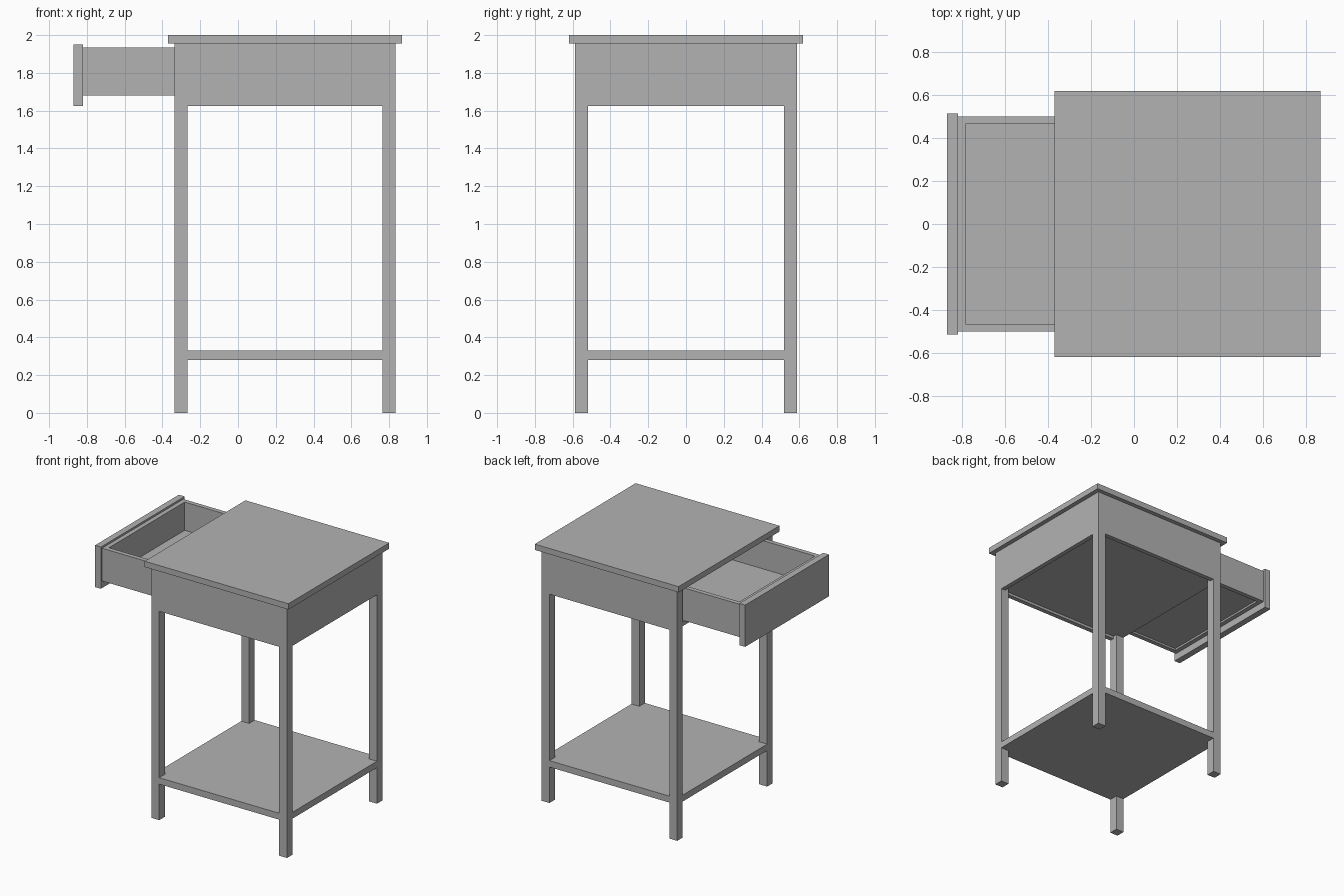
import bpy
import bmesh
from mathutils import Matrix, Vector

cube = bpy.data.objects.get("Cube")
if cube:
    bpy.data.objects.remove(cube, do_unlink=True)

# One plain grey for the whole table
grey = bpy.data.materials.new("plain_grey")
grey.use_nodes = True
colour = (0.45, 0.45, 0.45, 1)
grey.diffuse_color = colour
grey.node_tree.nodes["Principled BSDF"].inputs["Base Color"].default_value = colour


def box(name, x, y, z):
    """Box from its (low, high) range on each axis."""
    low, high = (Vector(c) for c in zip(x, y, z))
    bm = bmesh.new()
    bmesh.ops.create_cube(bm, size=1, matrix=Matrix.Translation((low + high) / 2)
                          @ Matrix.Diagonal((*(high - low), 1)))
    mesh = bpy.data.meshes.new(name)
    bm.to_mesh(mesh)
    bm.free()
    mesh.materials.append(grey)
    obj = bpy.data.objects.new(name, mesh)
    bpy.context.collection.objects.link(obj)
    return obj


X0, X1 = -0.335, 0.833     # outer faces of the frame
Y = 0.587
LEG = 0.068
WALL = 0.035               # apron and drawer board thickness
APRON = 1.625              # underside of the aprons
TOP = 1.955                # underside of the table top

# Table top and lower shelf
box("table_top", (X0 - 0.035, X1 + 0.035), (-0.62, 0.62), (TOP, 2))
box("lower_shelf", (X0, X1), (-Y, Y), (0.28, 0.33))

# Legs
for end, x in (("drawer_end", X0), ("closed_end", X1 - LEG)):
    for side, y in (("front", -Y), ("back", Y - LEG)):
        box(f"{side}_leg_{end}", (x, x + LEG), (y, y + LEG), (0, TOP))

# Aprons on the three closed sides, and the panel under the drawer
for side, y in (("front", -Y), ("back", Y - WALL)):
    box(f"{side}_apron", (X0 + LEG, X1 - LEG), (y, y + WALL), (APRON, TOP))
box("end_apron", (X1 - WALL, X1), (LEG - Y, Y - LEG), (APRON, TOP))
box("drawer_support_panel", (X0, X1 - WALL), (WALL - Y, Y - WALL), (1.645, 1.678))

# Open drawer
D0, D1, DY = -0.82, 0.28, 0.5
DZ = (1.68, 1.935)
box("drawer_front", (-0.87, D0), (-0.515, 0.515), (APRON, 1.95))
box("drawer_inner_front", (D0, D0 + WALL), (-DY, DY), DZ)
box("drawer_back", (D1 - WALL, D1), (-DY, DY), DZ)
for side, y in (("front", -DY), ("back", DY - WALL)):
    box(f"drawer_side_{side}", (D0 + WALL, D1 - WALL), (y, y + WALL), DZ)
box("drawer_floor", (D0 + WALL, D1 - WALL), (WALL - DY, DY - WALL), (1.695, 1.715))
